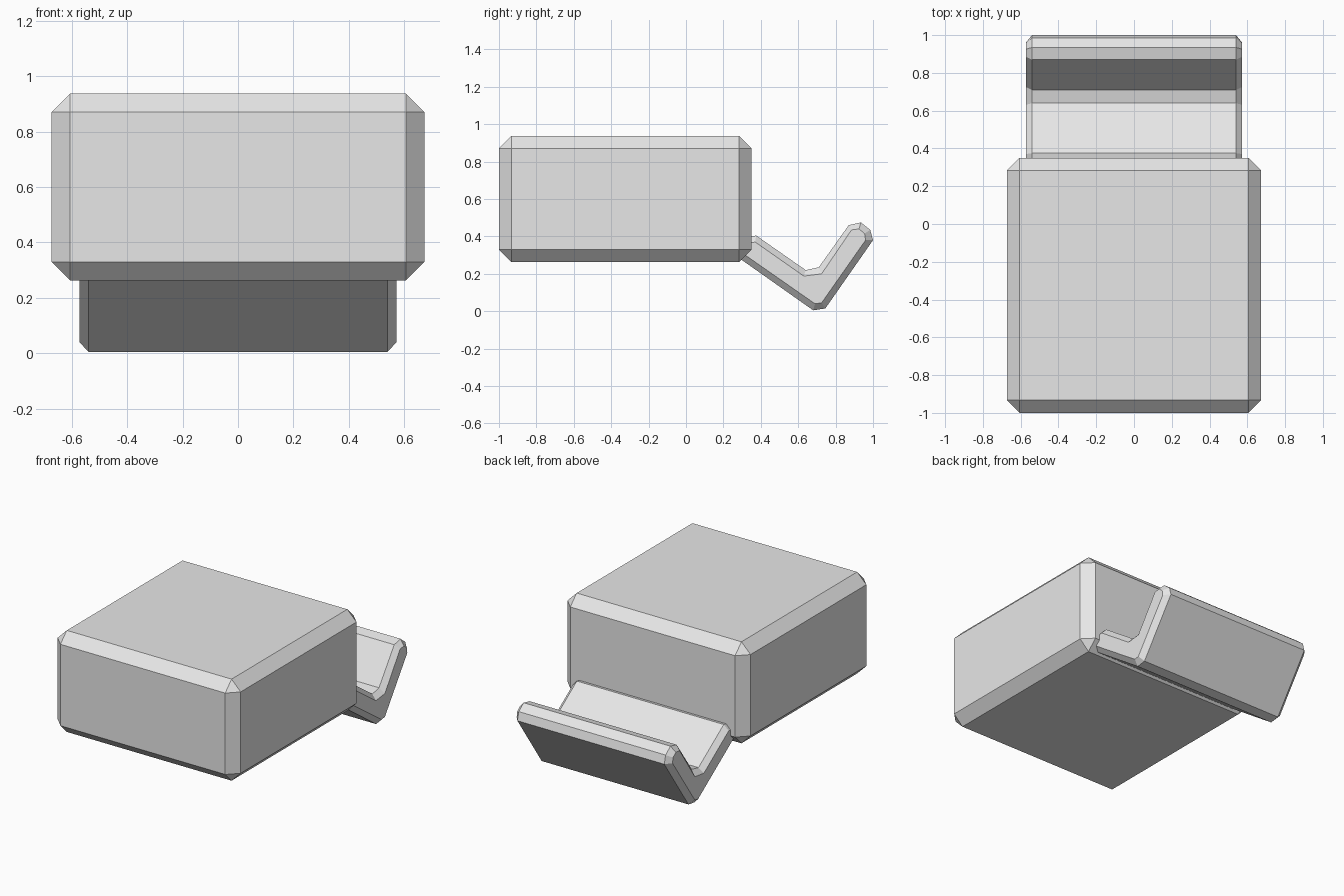
import bpy
import bmesh

cube = bpy.data.objects.get("Cube")
if cube:
    bpy.data.objects.remove(cube, do_unlink=True)

# Single light grey material
grey = bpy.data.materials.new("light_grey")
grey.use_nodes = True
grey.diffuse_color = (0.8, 0.8, 0.8, 1)
grey.node_tree.nodes["Principled BSDF"].inputs["Base Color"].default_value = (0.8, 0.8, 0.8, 1)


def make_object(name, bm):
    bmesh.ops.recalc_face_normals(bm, faces=bm.faces[:])
    mesh = bpy.data.meshes.new(name)
    bm.to_mesh(mesh)
    bm.free()
    mesh.materials.append(grey)
    obj = bpy.data.objects.new(name, mesh)
    bpy.context.collection.objects.link(obj)
    return obj


# Chamfered box body
bm = bmesh.new()
bmesh.ops.create_cube(bm, size=1)
bmesh.ops.scale(bm, vec=(1.346, 1.35, 0.675), verts=bm.verts)
bmesh.ops.translate(bm, vec=(0, -0.325, 0.6), verts=bm.verts)
bmesh.ops.bevel(bm, geom=bm.edges[:], offset=0.067, offset_type='OFFSET',
                segments=1, profile=0.5, affect='EDGES')
make_object("box_body", bm)

# Bent rear bracket: (y, z) outlines of the full section and of its chamfered ends
outer = [(0.68, 0.005), (0.745, 0.015), (1.0, 0.38), (0.985, 0.435), (0.935, 0.475),
         (0.87, 0.46), (0.71, 0.235), (0.64, 0.22), (0.375, 0.405), (0.32, 0.395),
         (0.28, 0.34), (0.29, 0.28)]
inner = [(0.69, 0.04), (0.725, 0.045), (0.96, 0.38), (0.955, 0.415), (0.925, 0.44),
         (0.885, 0.435), (0.725, 0.2), (0.63, 0.188), (0.37, 0.37), (0.34, 0.365),
         (0.315, 0.33), (0.32, 0.298)]

bm = bmesh.new()
rings = [[bm.verts.new((x, y, z)) for y, z in outline]
         for x, outline in ((-0.573, inner), (-0.54, outer), (0.54, outer), (0.573, inner))]
for a, b in zip(rings, rings[1:]):
    for i in range(len(a)):
        j = (i + 1) % len(a)
        bm.faces.new((a[i], a[j], b[j], b[i]))
bm.faces.new(rings[0])
bm.faces.new(rings[-1])
make_object("rear_bracket", bm)
